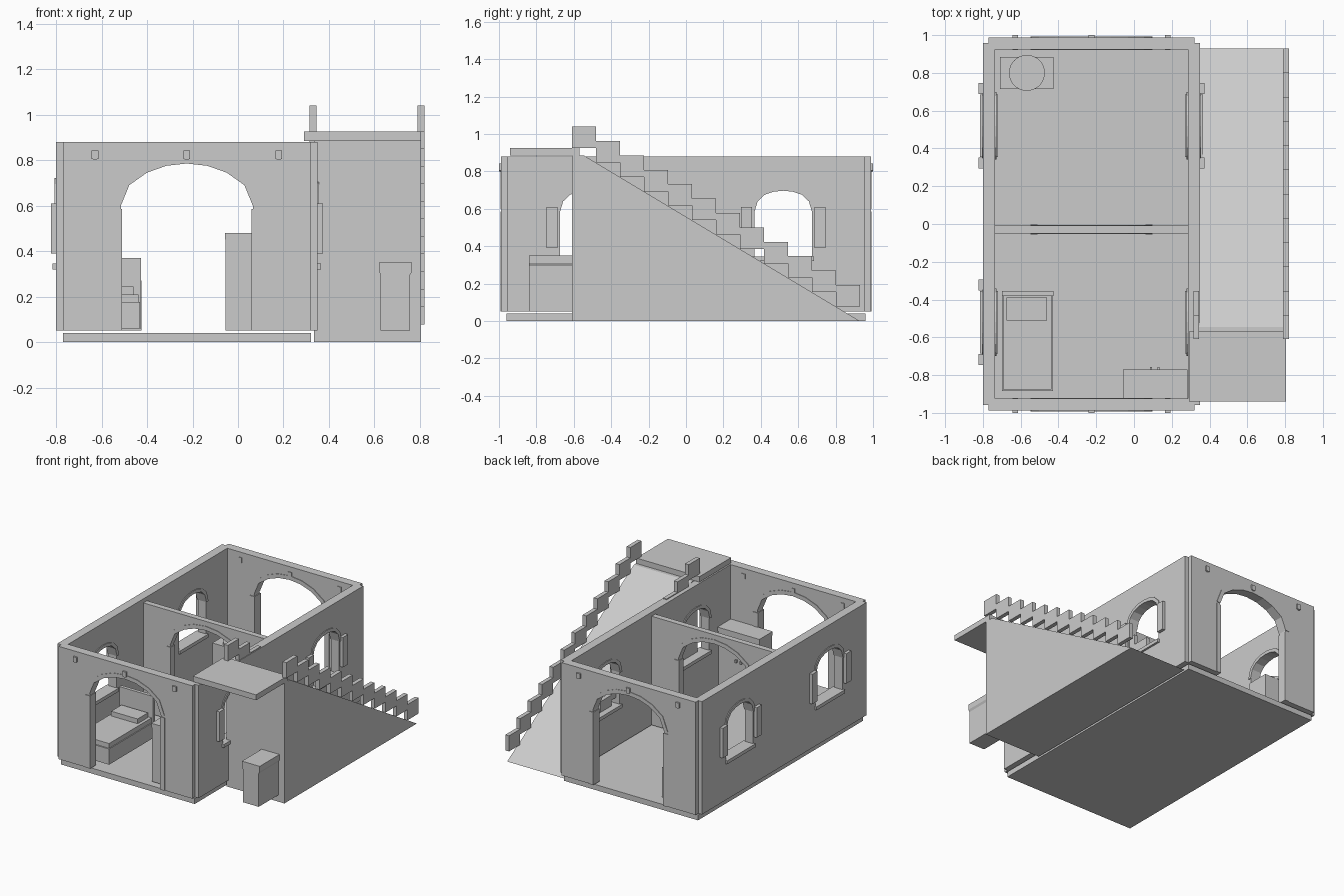
import bpy, bmesh, math
from mathutils import Vector

if "Cube" in bpy.data.objects:
    bpy.data.objects.remove(bpy.data.objects["Cube"], do_unlink=True)

stone = bpy.data.materials.new("plain_grey")
stone.use_nodes = True
GREY = (0.6, 0.6, 0.6, 1)
stone.diffuse_color = GREY
stone.node_tree.nodes["Principled BSDF"].inputs["Base Color"].default_value = GREY


def finish(name, bm):
    bmesh.ops.recalc_face_normals(bm, faces=bm.faces)
    mesh = bpy.data.meshes.new(name)
    bm.to_mesh(mesh)
    bm.free()
    mesh.materials.append(stone)
    obj = bpy.data.objects.new(name, mesh)
    bpy.context.scene.collection.objects.link(obj)
    return obj


def box(name, x, y, z):
    """Box from (min, max) pairs."""
    bm = bmesh.new()
    bmesh.ops.create_cube(bm, size=1)
    for v in bm.verts:
        v.co = [p[0] if c < 0 else p[1] for c, p in zip(v.co, (x, y, z))]
    return finish(name, bm)


def slab(name, loops, axis, a, b):
    """Extrude an outline (plus holes) drawn as (across, up) from a to b along axis."""
    bm = bmesh.new()
    for loop in loops:
        vs = [bm.verts.new((a, u, z) if axis == "x" else (u, a, z)) for u, z in loop]
        for v, w in zip(vs, vs[1:] + vs[:1]):
            bm.edges.new((v, w))
    bmesh.ops.triangle_fill(bm, use_beauty=True, edges=bm.edges[:])
    ext = bmesh.ops.extrude_face_region(bm, geom=bm.faces[:])
    move = Vector((b - a, 0, 0)) if axis == "x" else Vector((0, b - a, 0))
    bmesh.ops.translate(bm, vec=move, verts=[g for g in ext["geom"] if isinstance(g, bmesh.types.BMVert)])
    return finish(name, bm)


def rect(u0, u1, z0, z1):
    return [(u0, z0), (u1, z0), (u1, z1), (u0, z1)]


def arch(center, half):
    """Mirror half an arch, given from the spring point to just before the crown."""
    left = [(center - u, z) for u, z in half]
    return left + [(center + u, z) for u, z in reversed(half) if u > 0]


def ring(center, half, width):
    """Band that follows the outside of an arch."""
    inner = arch(center, half)
    base = half[0][1]
    sx = (half[0][0] + width) / half[0][0]
    sz = (half[-1][1] + width - base) / (half[-1][1] - base)
    outer = [(center + (u - center) * sx, base + (z - base) * sz) for u, z in inner]
    return outer + inner[::-1]


DOOR = [(0.29, 0.6), (0.253, 0.69), (0.175, 0.745), (0.09, 0.775), (0, 0.785)]
WINDOW = [(0.155, 0.58), (0.137, 0.64), (0.1, 0.675), (0.05, 0.692), (0, 0.697)]
MID = -0.225
WALL_Z = 0.05

# Floor
box("floor", (-0.77, 0.32), (-0.96, 0.96), (0, 0.04))


# Cross walls with large arched doorways
def door_wall(name, x0, x1, y0, y1, top):
    opening = [(MID - 0.29, WALL_Z)] + arch(MID, DOOR) + [(MID + 0.29, WALL_Z)]
    slab(name, [[(x0, WALL_Z)] + opening + [(x1, WALL_Z), (x1, top), (x0, top)]], "y", y0, y1)
    for side, label in ((-1, "left"), (1, "right")):
        u = sorted((MID + side * 0.285, MID + side * 0.322))
        box(f"{name}_{label}_jamb", u, (y0 - 0.005, y1 + 0.005), (WALL_Z, 0.585))
    slab(f"{name}_arch_trim", [ring(MID, DOOR, 0.03)], "y", y0 - 0.004, y1 + 0.004)


door_wall("front_wall", -0.77, 0.32, -0.988, -0.925, 0.88)
door_wall("back_wall", -0.77, 0.32, 0.925, 0.988, 0.88)
door_wall("partition", -0.735, 0.285, -0.05, -0.008, 0.85)

# Beam ends on the front and back walls
for side, label in ((-1, "front"), (1, "back")):
    for i in range(3):
        c = MID + (i - 1) * 0.404
        shape = [(c - 0.015, 0.842), (c - 0.015, 0.806), (c, 0.8), (c + 0.015, 0.806), (c + 0.015, 0.842)]
        slab(f"{label}_beam_end_{i}", [shape], "y", side * 0.92, side)

# Side walls with arched windows, shutters and sills
for label, x0, x1, out in (("right", -0.8, -0.735, -1), ("left", 0.285, 0.35, 1)):
    holes = []
    face = x0 if out < 0 else x1
    for c, place in ((-0.52, "front"), (0.52, "back")):
        holes.append([(c - 0.155, 0.33)] + arch(c, WINDOW) + [(c + 0.155, 0.33)])
        tag = f"{label}_{place}_window"
        slab(f"{tag}_trim", [ring(c, WINDOW, 0.024)], "x", x0 - 0.006, x1 + 0.006)
        box(f"{tag}_sill", (x0 - 0.015, x1 + 0.015), (c - 0.165, c + 0.165), (0.32, 0.345))
        for s in (-1, 1):
            x = sorted((face, face + out * 0.023))
            y = sorted((c + s * 0.168, c + s * 0.227))
            box(f"{tag}_shutter_{'a' if s < 0 else 'b'}", x, y, (0.39, 0.61))
    slab(f"{label}_wall", [rect(-0.957, 0.957, WALL_Z, 0.88)] + holes, "x", x0, x1)

# Outside ramp, landing and stepped rails
slab("ramp", [[(-0.61, 0), (0.93, 0), (-0.545, 0.885), (-0.61, 0.885)]], "x", 0.335, 0.805)
box("landing", (0.29, 0.805), (-0.94, -0.57), (0.885, 0.925))
for x, label in (((0.315, 0.345), "inner"), ((0.79, 0.82), "outer")):
    for i in range(12):
        y, z = -0.61 + i * 0.1283, 0.925 - i * 0.077
        box(f"{label}_rail_step_{i}", x, (y, y + 0.1283), (z, z + 0.115))

# Chest below the landing
slab("chest", [[(0.627, 0.05), (0.757, 0.05), (0.757, 0.295), (0.765, 0.31), (0.765, 0.35),
                (0.62, 0.35), (0.62, 0.31), (0.627, 0.295)]], "y", -0.84, -0.61)

# Bed
box("bed_frame", (-0.7, -0.43), (-0.885, -0.355), (0.06, 0.175))
box("mattress", (-0.693, -0.437), (-0.875, -0.38), (0.17, 0.21))
box("pillow", (-0.675, -0.46), (-0.51, -0.39), (0.21, 0.245))
box("headboard", (-0.7, -0.427), (-0.38, -0.355), (0.06, 0.37))

# Cupboard with two knobs
box("cupboard", (-0.055, 0.28), (-0.92, -0.775), (0.05, 0.45))
box("cupboard_top", (-0.058, 0.283), (-0.925, -0.77), (0.45, 0.48))
for x in (0.09, 0.13):
    box("cupboard_knob", (x - 0.006, x + 0.006), (-0.776, -0.758), (0.26, 0.28))

# Low table with a round tray
box("table", (-0.71, -0.425), (0.715, 0.885), (0.05, 0.27))
bm = bmesh.new()
bmesh.ops.create_cone(bm, cap_ends=True, segments=32, radius1=0.095, radius2=0.095, depth=0.02)
bmesh.ops.translate(bm, vec=(-0.567, 0.8, 0.28), verts=bm.verts)
finish("round_tray", bm)
